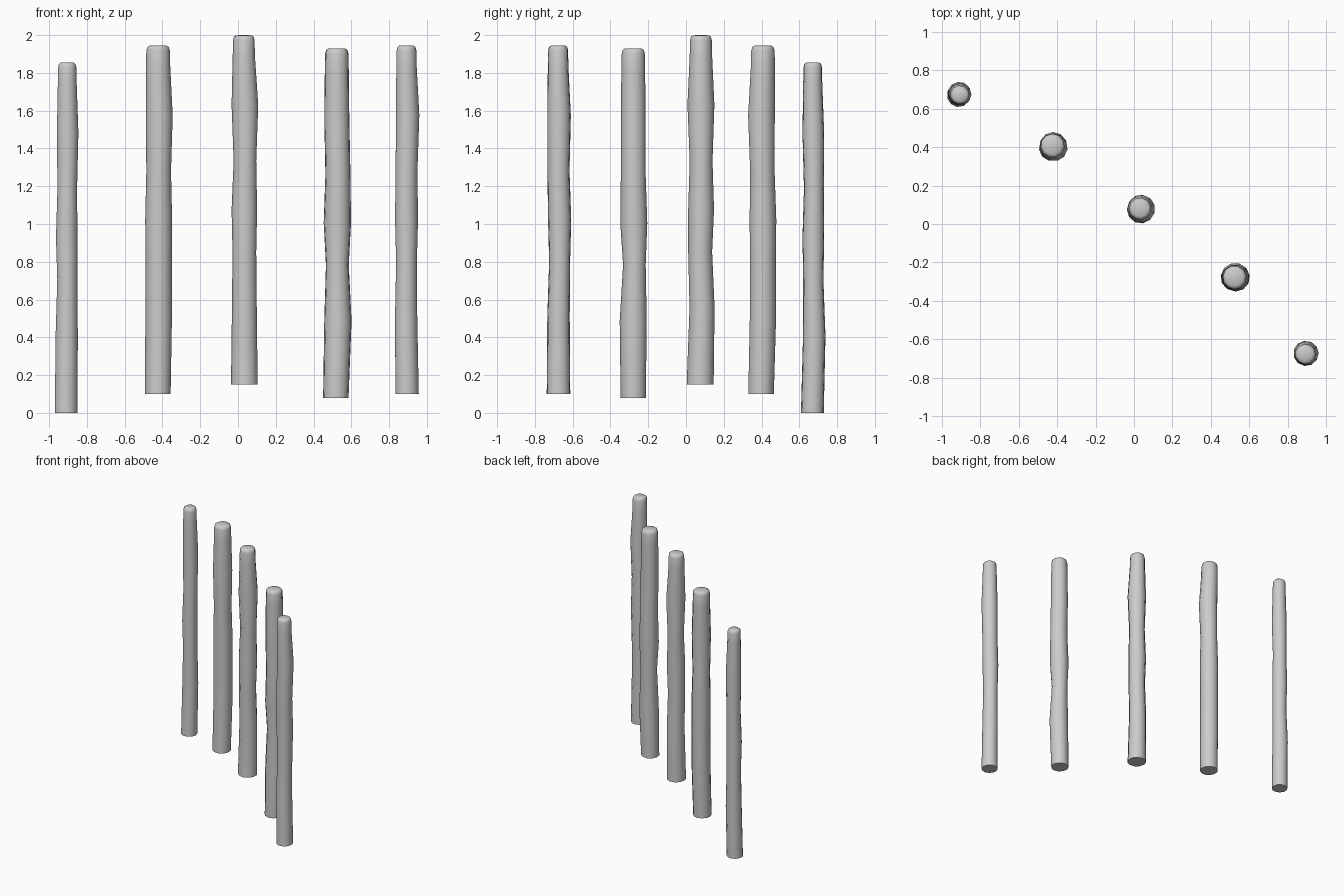
import bpy, bmesh, math

if "Cube" in bpy.data.objects:
    bpy.data.objects.remove(bpy.data.objects["Cube"])

SIDES = 11
LEVELS = (0, .22, .38, .5, .64, .8, .94)   # share of post height for each ring

# base x, base y, bottom z, top z, then radii and sway (thousandths) per level
POSTS = [
    (-.908, .674, 0, 1.855, (61, 60, 54, 58, 53, 58, 51),
     (-3, 0, 3, 0, 3, 5, 3), (-5, 5, 0, 0, 3, 0, -3)),
    (-.42, .403, .1, 1.945, (69, 71, 70, 72, 66, 72, 65),
     (-5, 0, 0, 0, 0, 3, -3), (-7, 3, 3, 3, 0, -5, 3)),
    (.035, .079, .15, 2.0, (72, 67, 64, 69, 61, 72, 60),
     (0, 0, 0, 0, 3, 3, -3), (-4, 6, -4, 1, 1, 0, 0)),
    (.526, -.275, .08, 1.93, (68, 73, 61, 73, 67, 67, 64),
     (-8, 3, 0, 0, 3, -3, -3), (-3, -3, 3, 0, -3, -3, -3)),
    (.894, -.672, .1, 1.945, (63, 60, 56, 62, 59, 63, 55),
     (0, -5, -3, -3, -3, 3, -3), (-3, -3, 3, 3, -3, 0, -5)),
]


def make_post(index, x, y, z0, z1, radii, sway_x, sway_y):
    h = z1 - z0
    rings = [(x + a / 1000, y + b / 1000, z0 + t * h, r / 1000)
             for t, r, a, b in zip(LEVELS, radii, sway_x, sway_y)]
    # worn, rounded top edge
    cx, cy, _, r = rings[-1]
    rings += [(cx, cy, z1 - .026, r * .97), (cx, cy, z1 - .008, r * .88),
              (cx, cy, z1 - .001, r * .7)]

    bm = bmesh.new()
    loops = []
    for cx, cy, z, r in rings:
        loops.append([bm.verts.new((
            cx + r * math.cos(math.tau * k / SIDES + index),
            cy + r * math.sin(math.tau * k / SIDES + index), z))
            for k in range(SIDES)])
    for low, up in zip(loops, loops[1:]):
        for k in range(SIDES):
            n = (k + 1) % SIDES
            bm.faces.new((low[k], low[n], up[n], up[k]))
    bm.faces.new(loops[0][::-1])
    tip = bm.verts.new((rings[-1][0], rings[-1][1], z1))
    for k in range(SIDES):
        bm.faces.new((loops[-1][k], loops[-1][(k + 1) % SIDES], tip))

    mesh = bpy.data.meshes.new(f"wooden_post_{index + 1}")
    bm.to_mesh(mesh)
    bm.free()
    obj = bpy.data.objects.new(mesh.name, mesh)
    bpy.context.collection.objects.link(obj)
    return obj


# diagonal row of posts
bpy.ops.object.select_all(action='DESELECT')
for i, data in enumerate(POSTS):
    post = make_post(i, *data)
    post.select_set(True)
    bpy.context.view_layer.objects.active = post
bpy.ops.object.shade_smooth_by_angle(angle=math.radians(50))
